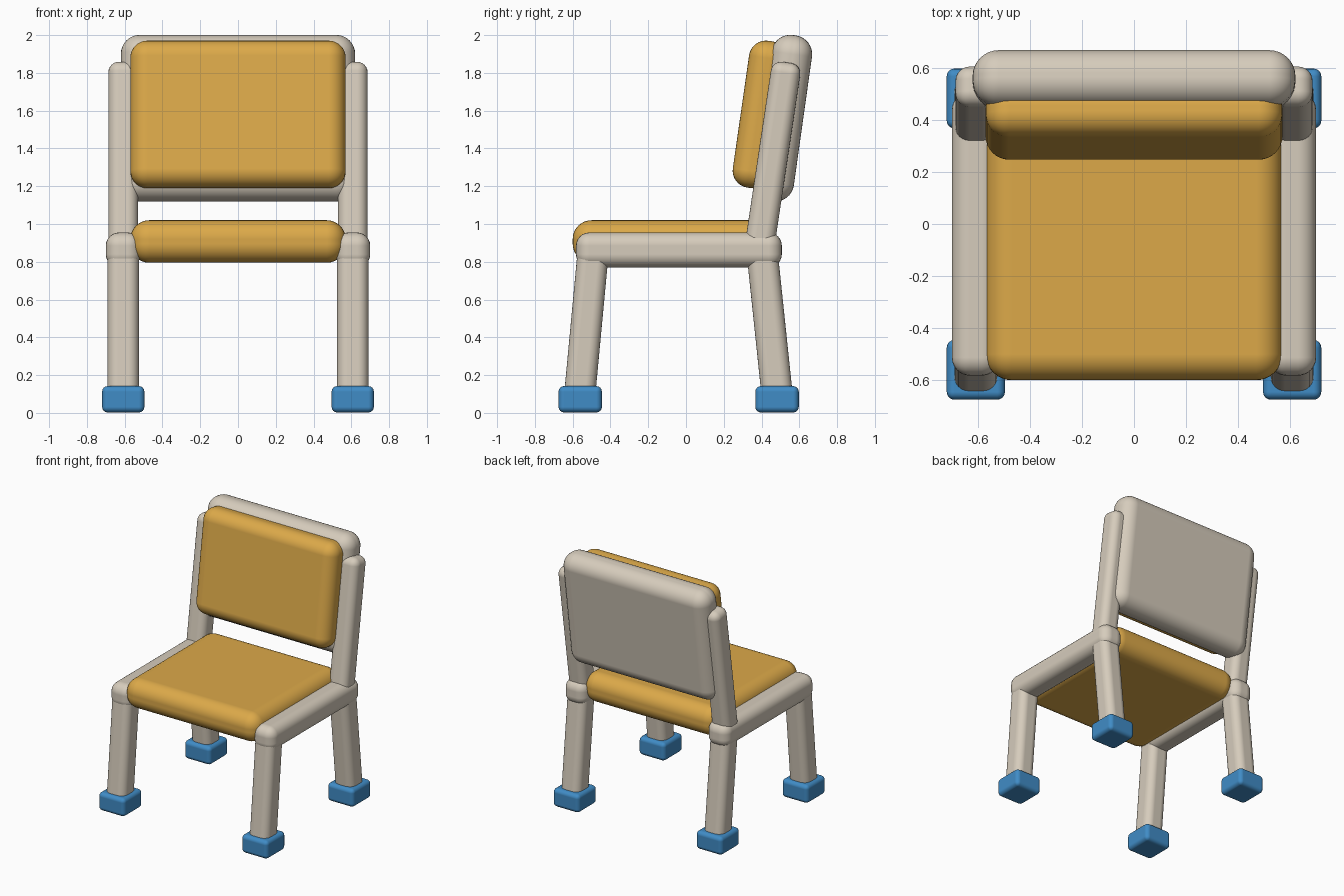
import bpy, bmesh, math
from mathutils import Vector

if "Cube" in bpy.data.objects:
    bpy.data.objects.remove(bpy.data.objects["Cube"])


def material(name, rgb):
    m = bpy.data.materials.new(name)
    lin = [((c / 255 + 0.055) / 1.055) ** 2.4 for c in rgb]
    m.diffuse_color = (*lin, 1)
    m.use_nodes = True
    m.node_tree.nodes["Principled BSDF"].inputs["Base Color"].default_value = m.diffuse_color
    return m


CREAM = material("cream frame", (214, 204, 188))
GOLD = material("gold cushion", (220, 169, 73))
BLUE = material("blue foot", (64, 140, 198))


def rounded_box(name, size, centre, radius, mat, lean=0.0, segments=6):
    """Box with rounded edges; lean tips the top towards +y (radians)."""
    bm = bmesh.new()
    bmesh.ops.create_cube(bm, size=1)
    bmesh.ops.scale(bm, vec=size, verts=bm.verts)
    for f in bm.faces:
        f.smooth = True
    me = bpy.data.meshes.new(name)
    bm.to_mesh(me)
    bm.free()
    me.materials.append(mat)
    ob = bpy.data.objects.new(name, me)
    bpy.context.collection.objects.link(ob)
    ob.location = centre
    ob.rotation_euler.x = -lean
    bev = ob.modifiers.new("rounding", 'BEVEL')
    bev.width = radius
    bev.segments = segments
    bev.harden_normals = True
    return ob


def bar(name, x, low, high, width, radius, mat):
    """Rounded bar in the y-z plane between two (y, z) points."""
    a, b = Vector(low), Vector(high)
    d, mid = b - a, (a + b) / 2
    return rounded_box(name, (width, width, d.length), (x, mid.x, mid.y),
                       radius, mat, math.atan2(d.x, d.y))


for side, s in (("left", -1), ("right", 1)):
    x = s * 0.6075
    # Side rail of the seat
    rounded_box(f"side_rail_{side}", (0.185, 1.09, 0.185), (x, -0.0375, 0.8625), 0.07, CREAM)
    # Splayed legs
    bar(f"front_leg_{side}", x, (-0.566, 0.06), (-0.489, 0.88), 0.165, 0.055, CREAM)
    bar(f"back_leg_{side}", x, (0.486, 0.06), (0.400, 0.88), 0.165, 0.055, CREAM)
    # Reclined back posts
    bar(f"back_post_{side}", x, (0.386, 0.86), (0.535, 1.855), 0.157, 0.055, CREAM)
    # Feet
    for end, y in (("front", -0.56), ("back", 0.482)):
        rounded_box(f"{end}_foot_{side}", (0.224, 0.23, 0.14), (x, y, 0.072), 0.03, BLUE, segments=4)

# Seat cushion
rounded_box("seat_cushion", (1.14, 1.07, 0.225), (0, -0.065, 0.9075), 0.1, GOLD, segments=8)

# Backrest shell and its cushion
rounded_box("backrest_shell", (1.24, 0.216, 0.887), (0, 0.512, 1.56), 0.1, CREAM, 0.14, 8)
rounded_box("backrest_cushion", (1.14, 0.2, 0.785), (0, 0.39, 1.58), 0.09, GOLD, 0.143, 8)
